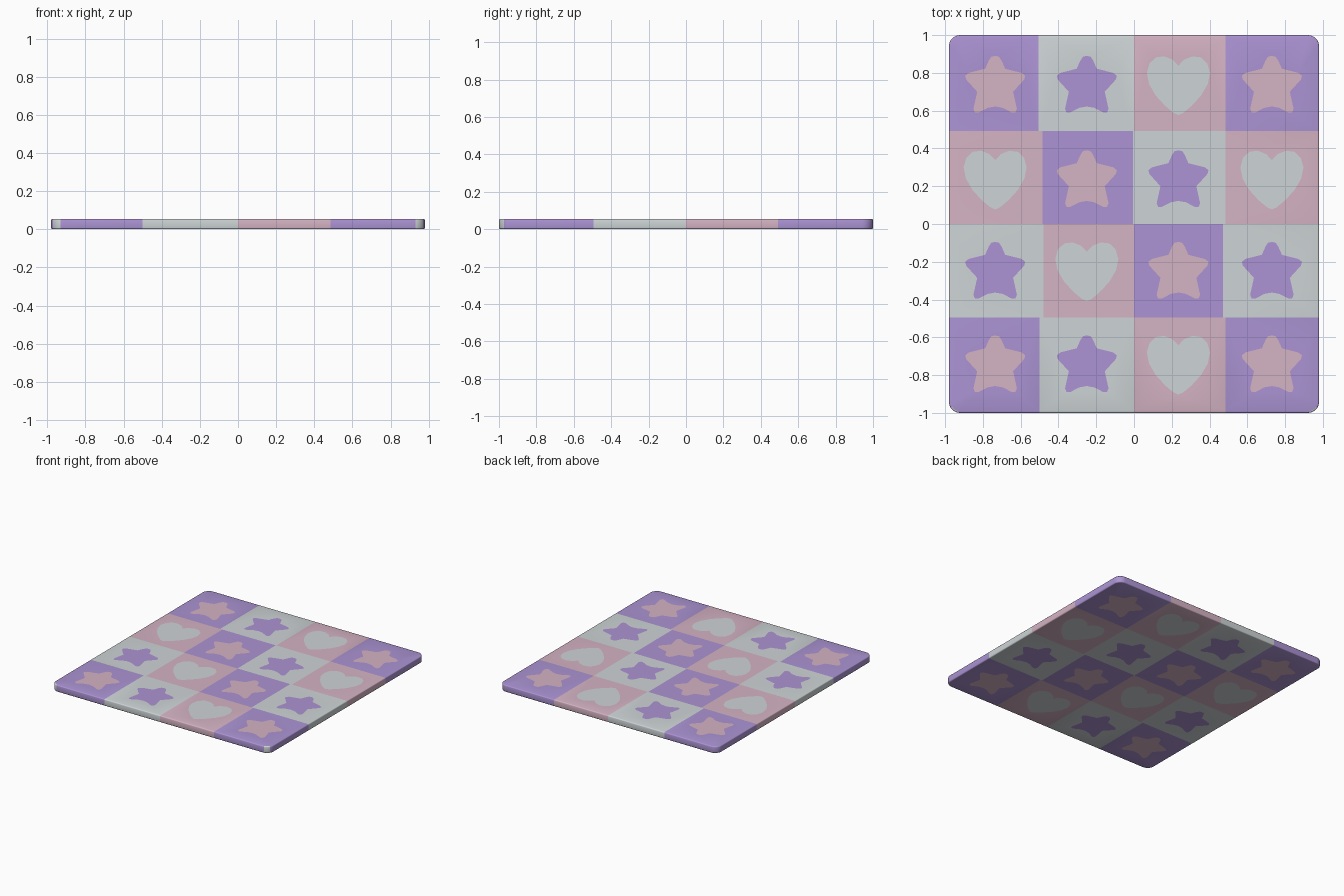
import bpy, bmesh, math
from mathutils import Vector
from mathutils.geometry import delaunay_2d_cdt

if "Cube" in bpy.data.objects:
    bpy.data.objects.remove(bpy.data.objects["Cube"])

HX, HY, H = 0.98, 1.0, 0.055      # half sizes and thickness
R, B = 0.06, 0.008                # corner radius, rounded rim size


def srgb(*c):
    return [((v / 255 + 0.055) / 1.055) ** 2.4 for v in c] + [1.0]


COLOURS = [("purple", srgb(172, 148, 212)),
           ("pale_grey", srgb(206, 212, 214)),
           ("dusty_pink", srgb(213, 179, 195))]
PURPLE, GREY, PINK = 0, 1, 2

# Tile layout, back row first: P purple, G grey, K pink
ROWS = ["PGKP", "KPGK", "GKPG", "PGKP"]
TILE = {"P": PURPLE, "G": GREY, "K": PINK}
MOTIF = {"P": PINK, "G": PURPLE, "K": GREY}
X_SPLITS = [(-.505, 0, .485), (-.485, -.005, .485), (-.48, 0, .47), (-.5, 0, .485)]
Y_SPLITS = [.492, 0.0, -.495]
CX = [-.735, -.25, .235, .73]
CY = [.74, .24, -.245, -.74]

# Right halves of the two motifs, top to bottom
STAR = [(0, .15), (.02, .146), (.034, .125), (.053, .082), (.14, .06), (.159, .045),
        (.154, .025), (.095, -.04), (.115, -.13), (.107, -.15), (.088, -.15), (.04, -.125), (0, -.118)]
HEART = [(0, .098), (.03, .13), (.075, .148), (.12, .142), (.153, .11), (.167, .06),
         (.155, 0), (.12, -.06), (.07, -.115), (.025, -.152), (0, -.163)]


def mirrored(half, cx, cy):
    full = half + [(-x, y) for x, y in half[-2:0:-1]]
    return [(cx + x, cy + y) for x, y in full]


def inside(p, poly):
    hit = False
    for (x1, y1), (x2, y2) in zip(poly, poly[1:] + poly[:1]):
        if (y1 > p[1]) != (y2 > p[1]) and p[0] < (x2 - x1) * (p[1] - y1) / (y2 - y1) + x1:
            hit = not hit
    return hit


def cell(p):
    r = sum(p[1] < y for y in Y_SPLITS)
    return r, sum(p[0] > x for x in X_SPLITS[r])


motifs = {(r, c): mirrored(HEART if ROWS[r][c] == "K" else STAR, CX[c], CY[r])
          for r in range(4) for c in range(4)}


def colour_at(p):
    r, c = cell(p)
    key = ROWS[r][c]
    return MOTIF[key] if inside(p, motifs[r, c]) else TILE[key]


# Flat layout: rounded outline, tile seams and motif outlines
pts, edges = [], []


def add_path(path, closed):
    n0, n = len(pts), len(path)
    pts.extend(Vector(p) for p in path)
    edges.extend((n0 + i, n0 + (i + 1) % n) for i in range(n if closed else n - 1))


outline = []
for k, (sx, sy) in enumerate([(1, 1), (-1, 1), (-1, -1), (1, -1)]):
    for i in range(9):
        a = math.pi / 2 * (k + i / 8)
        outline.append((sx * (HX - R) + (R - B) * math.cos(a), sy * (HY - R) + (R - B) * math.sin(a)))
add_path(outline, True)
levels = [HY - B] + Y_SPLITS + [-HY + B]
for y in Y_SPLITS:
    add_path([(-HX + B, y), (HX - B, y)], False)
for r, xs in enumerate(X_SPLITS):
    for x in xs:
        add_path([(x, levels[r]), (x, levels[r + 1])], False)
for poly in motifs.values():
    add_path(poly, True)
flat_pts, _, tris, *_ = delaunay_2d_cdt(pts, edges, [], 1, 1e-5)

# Top and bottom surfaces share the same pattern
bm = bmesh.new()
top = [bm.verts.new((p.x, p.y, H)) for p in flat_pts]
bottom = [bm.verts.new((p.x, p.y, 0)) for p in flat_pts]
for t in tris:
    mid = sum((flat_pts[i] for i in t), Vector((0, 0))) / 3
    m = colour_at(mid)
    bm.faces.new([top[i] for i in t]).material_index = m
    bm.faces.new([bottom[i] for i in reversed(t)]).material_index = m
bm.verts.index_update()
n = len(flat_pts)
rim = [(e.verts[0].index, e.verts[1].index) for e in bm.edges
       if len(e.link_faces) == 1 and e.verts[0].index < n]

# Side wall with rounded rims, built as a column of points under each rim point
STEPS = [math.pi / 2 * i / 3 for i in range(1, 4)]
PROFILE = [(B * math.sin(a), H - B + B * math.cos(a)) for a in STEPS]
PROFILE += [(o, H - z) for o, z in reversed(PROFILE)]
columns = {}
for i in {i for e in rim for i in e}:
    p = flat_pts[i]
    core = Vector((max(-HX + R, min(HX - R, p.x)), max(-HY + R, min(HY - R, p.y))))
    out = (p - core).normalized()
    columns[i] = [top[i]] + [bm.verts.new((p.x + out.x * o, p.y + out.y * o, z))
                             for o, z in PROFILE] + [bottom[i]]
for a, b in rim:
    mid = (flat_pts[a] + flat_pts[b]) / 2
    m = colour_at(mid)
    if mid.y < -HY + R and 0.93 < abs(mid.x) < 0.965:   # pale front corners
        m = GREY
    for j in range(len(PROFILE) + 1):
        f = bm.faces.new([columns[a][j], columns[a][j + 1], columns[b][j + 1], columns[b][j]])
        f.material_index = m
bmesh.ops.recalc_face_normals(bm, faces=bm.faces[:])

mesh = bpy.data.meshes.new("play_mat")
bm.to_mesh(mesh)
bm.free()
for name, col in COLOURS:
    mat = bpy.data.materials.new(name)
    mat.diffuse_color = col
    mat.use_nodes = True
    mat.node_tree.nodes["Principled BSDF"].inputs["Base Color"].default_value = mat.diffuse_color
    mesh.materials.append(mat)
mat_obj = bpy.data.objects.new("play_mat", mesh)
bpy.context.collection.objects.link(mat_obj)
bpy.context.view_layer.objects.active = mat_obj
mat_obj.select_set(True)
bpy.ops.object.shade_smooth_by_angle(angle=math.radians(35))
